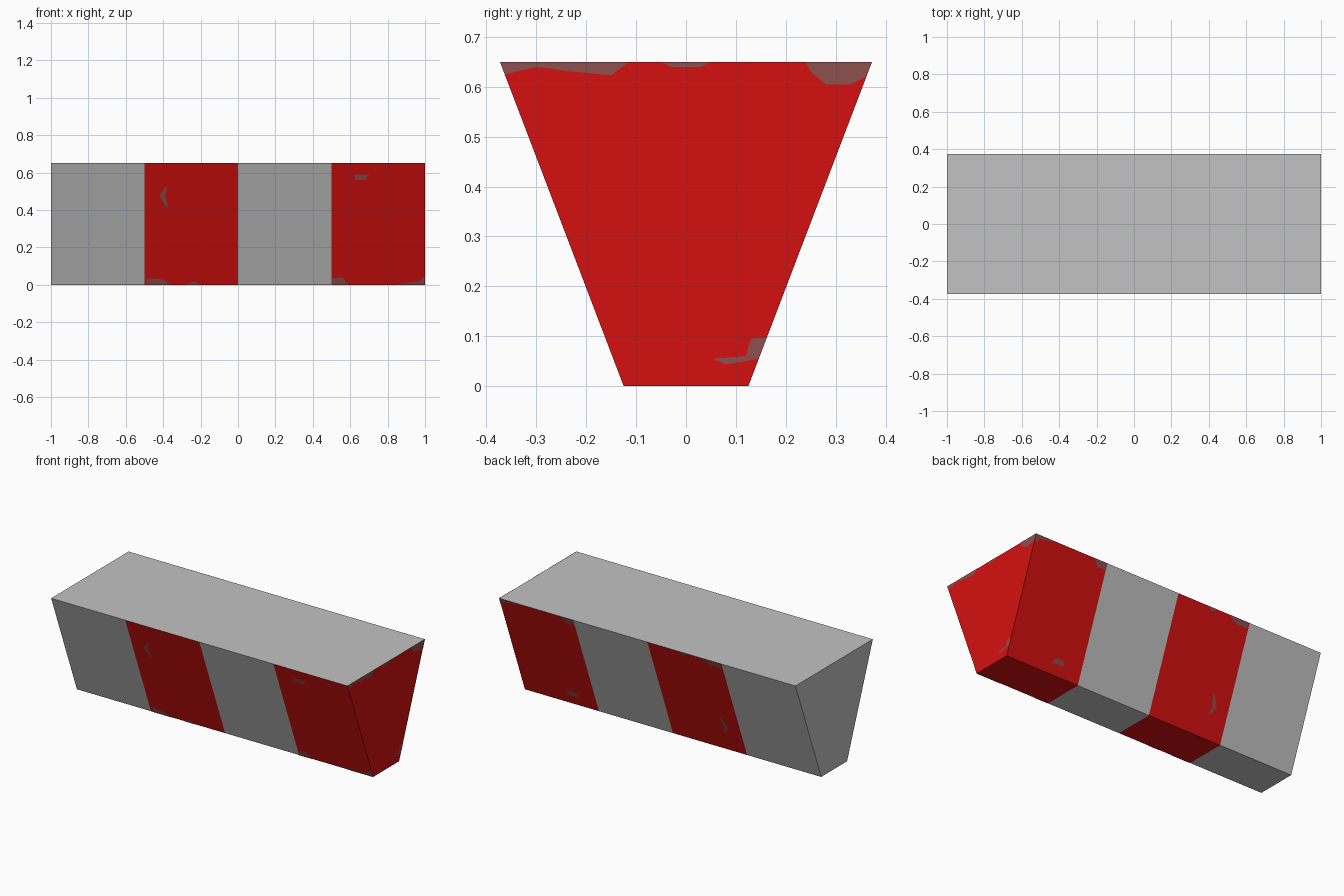
import bpy, bmesh
from mathutils import Vector

if "Cube" in bpy.data.objects:
    bpy.data.objects.remove(bpy.data.objects["Cube"])

H, BOT, TOP = 0.65, 0.125, 0.373


def material(name, rgb):
    m = bpy.data.materials.new(name)
    m.diffuse_color = (*rgb, 1)
    m.use_nodes = True
    m.node_tree.nodes["Principled BSDF"].inputs["Base Color"].default_value = m.diffuse_color
    return m


grey = material("concrete grey", (0.54, 0.54, 0.55))
red = material("stripe red", (0.67, 0.005, 0.005))
worn = material("worn paint", (0.27, 0.08, 0.075))


def finish(bm, name, mats):
    me = bpy.data.meshes.new(name)
    bm.to_mesh(me)
    bm.free()
    for m in mats:
        me.materials.append(m)
    ob = bpy.data.objects.new(name, me)
    bpy.context.collection.objects.link(ob)


# Tapered block: one trapezoid section repeated at each stripe border
bm = bmesh.new()
section = [(-BOT, 0), (BOT, 0), (TOP, H), (-TOP, H)]
rings = [[bm.verts.new((x, y, z)) for y, z in section] for x in (-1, -0.5, 0, 0.5, 1)]
for a, b in zip(rings, rings[1:]):
    for i in range(4):
        j = (i + 1) % 4
        bm.faces.new((a[i], a[j], b[j], b[i]))
bm.faces.new(rings[0])
bm.faces.new(rings[-1])
bmesh.ops.recalc_face_normals(bm, faces=bm.faces)
# Alternate stripes are red, the top stays grey
for f in bm.faces:
    x = f.calc_center_median().x
    f.material_index = int(f.normal.z < 0.5 and (x > 0.5 or -0.5 < x < 0))
finish(bm, "barrier_block", [grey, red])


# Worn paint patches: single faces lying just above the painted surface
def patches(name, polys, place, normal):
    bm = bmesh.new()
    for p in polys:
        f = bm.faces.new([bm.verts.new(place(u, v) + normal * 0.0015) for u, v in p])
        f.normal_update()
        if f.normal.dot(normal) < 0:
            f.normal_flip()
    finish(bm, name, [worn])


side_marks = [
    [(-0.39, 0.52), (-0.42, 0.48), (-0.39, 0.42), (-0.375, 0.42), (-0.39, 0.48), (-0.38, 0.52)],
    [(0.62, 0.59), (0.70, 0.59), (0.68, 0.56), (0.63, 0.56)],
    [(0.5, 0), (0.59, 0), (0.56, 0.04), (0.5, 0.035)],
    [(0.83, 0), (1, 0), (1, 0.05), (0.97, 0.02)],
    [(-0.49, 0), (-0.36, 0), (-0.4, 0.03), (-0.49, 0.035)],
    [(-0.28, 0), (-0.2, 0), (-0.24, 0.02)],
]


def side(sign, flip):
    def place(u, v):
        z = H - v if flip else v
        return Vector((u, sign * (BOT + (TOP - BOT) * z / H), z))
    return place


for name, s, flip in (("front_wear", -1, False), ("back_wear", 1, True)):
    patches(name, side_marks, side(s, flip), Vector((0, s * H, BOT - TOP)).normalized())

end_marks = [
    [(-0.373, 0.65), (-0.115, 0.65), (-0.15, 0.623), (-0.24, 0.632), (-0.3, 0.64), (-0.362, 0.625)],
    [(0.24, 0.65), (0.373, 0.65), (0.36, 0.62), (0.33, 0.605), (0.28, 0.605), (0.25, 0.63)],
    [(0.055, 0.055), (0.12, 0.06), (0.13, 0.095), (0.161, 0.097), (0.145, 0.055), (0.08, 0.043)],
    [(-0.05, 0.65), (0.05, 0.65), (0.03, 0.64), (-0.03, 0.64)],
]
patches("end_wear", end_marks, lambda u, v: Vector((1, u, v)), Vector((1, 0, 0)))
